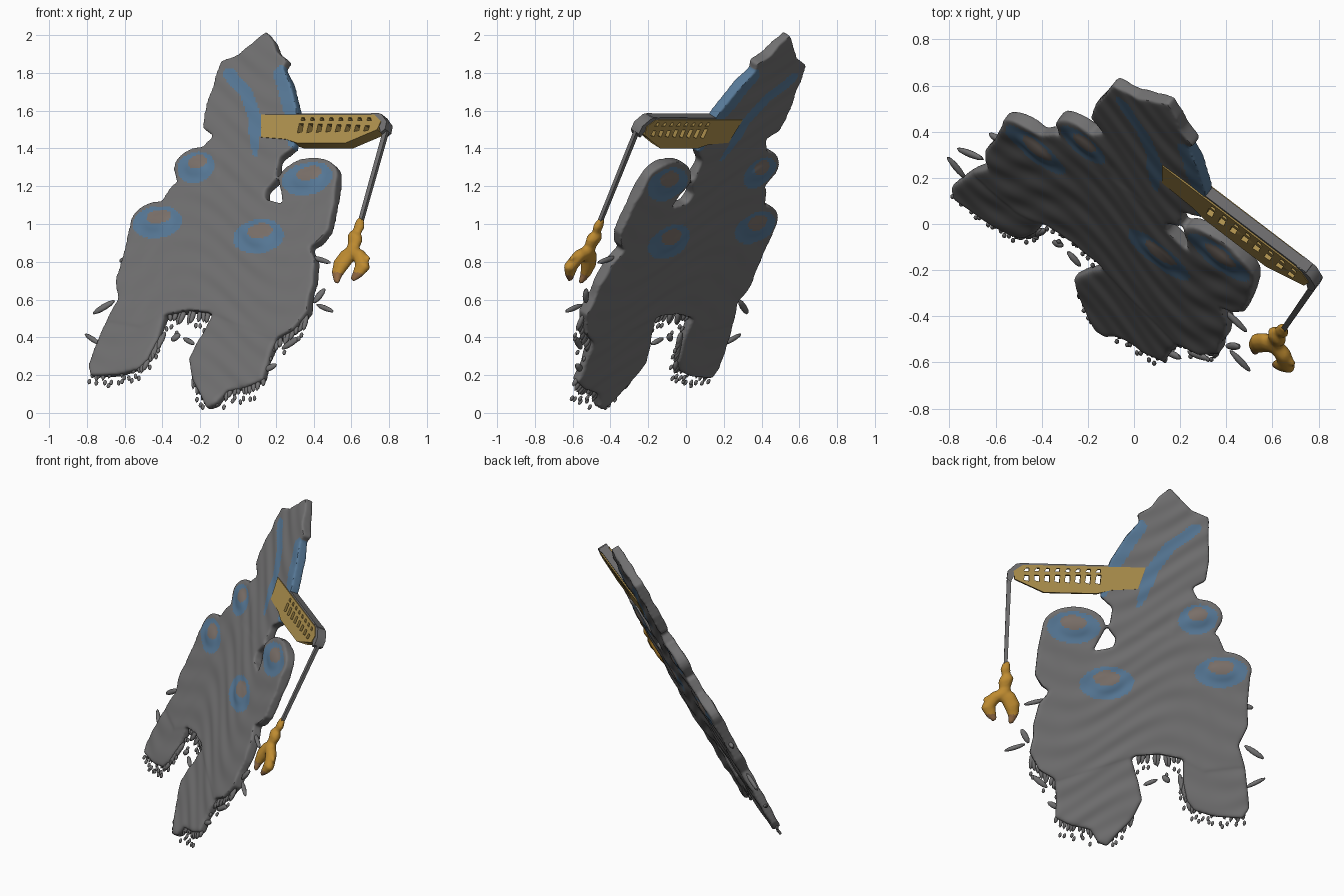
import bpy, bmesh, math, random
from mathutils import Vector, Matrix

if "Cube" in bpy.data.objects:
    bpy.data.objects.remove(bpy.data.objects["Cube"])

random.seed(4)
NORMAL = Vector((-0.764, -1.0, 0.6185)).normalized()


def place(u, v, t):
    """Point on the leaning plane: u across, v up, t out of its front."""
    return Vector((u, -0.585 - 0.764 * u + 0.6185 * v, v)) + NORMAL * t


def material(name, rgb):
    m = bpy.data.materials.new(name)
    m.diffuse_color = (*rgb, 1)
    m.use_nodes = True
    m.node_tree.nodes["Principled BSDF"].inputs["Base Color"].default_value = m.diffuse_color
    return m


STONE = material("dark_grey", (0.165, 0.163, 0.165))
BLUE = material("slate_blue", (0.095, 0.19, 0.31))
CUP = material("warm_grey", (0.20, 0.165, 0.145))
YELLOW = material("crane_yellow", (0.42, 0.28, 0.075))
ORANGE = material("claw_orange", (0.52, 0.26, 0.03))
BROWN = material("claw_tip_brown", (0.30, 0.15, 0.06))


def slab(bm, loops, half):
    """Filled outline (later loops are holes) with a thickness of 2 * half."""
    cu = bpy.data.curves.new("outline", 'CURVE')
    cu.dimensions, cu.fill_mode, cu.extrude = '2D', 'BOTH', half
    for loop in loops:
        sp = cu.splines.new('POLY')
        sp.points.add(len(loop) - 1)
        for p, (u, v) in zip(sp.points, loop):
            p.co = (u, v, 0, 1)
        sp.use_cyclic_u = True
    ob = bpy.data.objects.new("outline", cu)
    bpy.context.collection.objects.link(ob)
    me = bpy.data.meshes.new_from_object(
        ob.evaluated_get(bpy.context.evaluated_depsgraph_get()))
    bm.from_mesh(me)
    bpy.data.objects.remove(ob)
    bpy.data.curves.remove(cu)
    bpy.data.meshes.remove(me)
    bmesh.ops.remove_doubles(bm, verts=bm.verts, dist=1e-5)


def blob(bm, u, v, ru, rv, rt, angle=0.0, seg=10):
    """Ellipsoid lying in the plane."""
    m = (Matrix.Translation((u, v, 0)) @ Matrix.Rotation(angle, 4, 'Z')
         @ Matrix.Diagonal((ru, rv, rt, 1)))
    bmesh.ops.create_uvsphere(bm, u_segments=seg, v_segments=max(6, seg // 2),
                              radius=1, matrix=m)


def finish(name, bm, mats, voxel=0.0, smooth=0, rule=None, ripple=0.0):
    """Fuse if asked, colour faces in plane coordinates, then lean the part."""
    me = bpy.data.meshes.new(name)
    bmesh.ops.recalc_face_normals(bm, faces=bm.faces)
    bm.to_mesh(me)
    bm.free()
    ob = bpy.data.objects.new(name, me)
    bpy.context.collection.objects.link(ob)
    if voxel:
        r = ob.modifiers.new("fuse", 'REMESH')
        r.mode, r.voxel_size = 'VOXEL', voxel
        s = ob.modifiers.new("soften", 'SMOOTH')
        s.factor, s.iterations = 0.5, smooth
        me = bpy.data.meshes.new_from_object(
            ob.evaluated_get(bpy.context.evaluated_depsgraph_get()))
        ob.modifiers.clear()
        ob.data = me
        me.name = name
    for m in mats:
        me.materials.append(m)
    for f in me.polygons:
        f.material_index = rule(f.center.x, f.center.y) if rule else 0
    for p in me.vertices:
        u, v, t = p.co
        wave = math.sin(38 * v + 5 * math.sin(7 * u)) * math.sin(13 * u + 9 * v)
        p.co = place(u, v, t + math.copysign(ripple, t) * wave)
    # the plane coordinates are left-handed once placed, so check the normals
    b = bmesh.new()
    b.from_mesh(me)
    bmesh.ops.recalc_face_normals(b, faces=b.faces)
    b.to_mesh(me)
    b.free()
    bpy.ops.object.select_all(action='DESELECT')
    ob.select_set(True)
    bpy.context.view_layer.objects.active = ob
    bpy.ops.object.shade_smooth_by_angle(angle=math.radians(45))
    return ob


# Body: tower, main block and two frayed legs, fused into one slab
TOWER = [(.16, 2.01), (.20, 1.96), (.22, 1.90), (.275, 1.86), (.25, 1.82),
         (.29, 1.74), (.325, 1.6), (.325, 1.5), (.31, 1.40), (.23, 1.34),
         (.21, 1.22), (.16, 1.17), (.15, 1.05), (-.27, 1.2), (-.16, 1.41),
         (-.12, 1.46), (-.175, 1.5), (-.155, 1.62), (-.12, 1.72),
         (-.08, 1.85), (.02, 1.89), (.09, 1.95)]
BLOCK = [(-.33, 1.2), (.1, 1.2), (.16, 1.12), (.24, 1.1), (.52, 1.1), (.49, .96),
         (.44, .9), (.39, .87), (.42, .8), (.41, .68), (.39, .62), (.38, .53),
         (.3, .43), (.2, .38), (-.12, .52), (-.25, .535), (-.38, .51),
         (-.5, .45), (-.68, .48), (-.62, .58), (-.635, .7), (-.595, .82),
         (-.56, .97), (-.4, 1.1)]
RIGHT_LEG = [(.32, .55), (.21, .38), (.17, .28), (.14, .17), (.05, .13), (-.05, .11),
             (-.11, .04), (-.16, .02), (-.19, .09), (-.235, .17), (-.25, .28),
             (-.2, .38), (-.13, .5), (-.13, .6)]
LEFT_LEG = [(-.37, .6), (-.38, .5), (-.42, .38), (-.47, .28), (-.52, .23), (-.62, .2),
            (-.77, .19), (-.785, .25), (-.74, .36), (-.69, .48), (-.62, .6)]
# Cups: centre, radii, tilt
CUPS = [(.385, 1.225, .135, .085, .25), (-.41, .995, .13, .085, .15),
        (-.205, 1.285, .10, .08, .4), (.125, .92, .135, .09, .15)]
STRIPES = [([(-.03, 1.78), (.06, 1.68), (.105, 1.55), (.105, 1.36)], .034),
           ([(.25, 1.78), (.28, 1.68), (.31, 1.55), (.31, 1.42)], .046)]


def inside(u, v, cu, cv, ru, rv, a):
    x, y = u - cu, v - cv
    p, q = x * math.cos(a) + y * math.sin(a), y * math.cos(a) - x * math.sin(a)
    return (p / ru) ** 2 + (q / rv) ** 2 < 1


def body_colour(u, v):
    for cu, cv, ru, rv, a in CUPS:
        if inside(u, v, cu + .01, cv + .028, ru * .5, rv * .45, a):
            return 2
        if inside(u, v, cu, cv, ru, rv, a):
            return 1
    p = Vector((u, v))
    for path, width in STRIPES:
        for a, b in zip(path, path[1:]):
            a, d = Vector(a), Vector(b) - Vector(a)
            k = min(1, max(0, (p - a).dot(d) / d.length_squared))
            if (p - a - d * k).length < width * min(1, .35 + max(0, v - 1.33) * 4):
                return 1
    return 0


bm = bmesh.new()
for outline, half in ((TOWER, .030), (BLOCK, .032), (RIGHT_LEG, .027), (LEFT_LEG, .026)):
    slab(bm, [outline], half)
# Rounded turrets carrying the cups
for (cu, cv, ru, rv, a), drop in zip(CUPS, (.13, .1, .1, 0)):
    blob(bm, cu, cv, ru, rv, .043, a, 24)
    if drop:
        ring = [(cu + (ru + .02) * math.cos(k * math.pi / 12),
                 cv + .01 + (rv + .02) * math.sin(k * math.pi / 12) + .02 * math.cos(k * math.pi / 12))
                for k in range(13)]
        slab(bm, [ring + [(cu - ru, cv - drop), (cu + ru, cv - drop)]], .033)
finish("castle_body", bm, [STONE, BLUE, CUP], .0095, 6, body_colour, .004)

# Frayed hanging strands and loose drops under the edges
EDGES = [((-.77, .22), (-.47, .27), 16), ((-.24, .2), (-.16, .08), 6),
         ((-.12, .10), (.14, .18), 13), ((-.37, .52), (-.14, .53), 9),
         ((.18, .35), (.37, .5), 9), ((-.47, .3), (-.39, .42), 5)]
bm = bmesh.new()
for (u0, v0), (u1, v1), n in EDGES:
    for i in range(n):
        k = (i + random.random() * .7) / n
        u, v = u0 + (u1 - u0) * k, v0 + (v1 - v0) * k
        length = random.uniform(.025, .055)
        tilt = math.radians(random.uniform(62, 88))
        blob(bm, u, v - .01, length, .011, .013, tilt, 8)
        if random.random() < .65:
            blob(bm, u - .02, max(.03, v - length - random.uniform(.025, .05)),
                 .015, .008, .009, tilt, 8)
finish("frayed_strands", bm, [STONE])

# Long splinters sticking out at the sides
SPLINTERS = [(-.71, .56, .07, .55), (-.77, .39, .05, -.6), (-.6, .81, .03, .3),
             (.43, .62, .05, .9), (.46, .555, .05, -.4), (.44, .81, .055, -.3),
             (.28, .37, .06, .6), (-.26, .38, .035, -.5), (-.33, .4, .03, .7),
             (.17, .24, .04, .5)]
bm = bmesh.new()
for u, v, length, a in SPLINTERS:
    blob(bm, u, v, length, .014, .014, a, 10)
finish("side_splinters", bm, [STONE])

# Crane arm: lattice plate with two rows of holes
loops = [[(.14, 1.565), (.74, 1.565), (.775, 1.53), (.755, 1.485), (.59, 1.415),
          (.33, 1.415), (.27, 1.435), (.14, 1.445)]]
for i in range(8):
    u, h = .345 + i * .05, .026 - .0015 * i
    loops.append([(u - .013, 1.492 - h), (u + .013, 1.492 - h * .7), (u + .02, 1.492 + h), (u - .002, 1.492 + h)])
    loops.append([(u + .006, 1.532), (u + .03, 1.532), (u + .024, 1.549), (u + .01, 1.549)])
bm = bmesh.new()
slab(bm, loops, .034)
finish("crane_arm", bm, [YELLOW])

# Grey rail along the arm, pulley and cable
bm = bmesh.new()
slab(bm, [[(.3, 1.563), (.3, 1.573), (.76, 1.575), (.76, 1.555)]], .026)
slab(bm, [[(.72, 1.575), (.775, 1.57), (.803, 1.53), (.795, 1.49), (.77, 1.47), (.762, 1.51), (.735, 1.53)]], .03)
slab(bm, [[(.775, 1.50), (.797, 1.50), (.655, 1.0), (.637, 1.0)]], .010)
finish("cable_and_pulley", bm, [STONE])

# Claw: beaded stem and two curved fingers
CLAW = [[(.648, 1.015, .018), (.643, .99, .024), (.628, .955, .02), (.62, .925, .036),
         (.612, .885, .028), (.61, .85, .036)],
        [(.61, .85, .034), (.575, .825, .036), (.545, .785, .036), (.525, .74, .026), (.522, .70, .015)],
        [(.61, .85, .034), (.645, .83, .036), (.66, .78, .034), (.635, .74, .024), (.612, .712, .014)],
        [(.655, .82, .026), (.685, .82, .014)]]
bm = bmesh.new()
for chain in CLAW:
    for (u0, v0, r0), (u1, v1, r1) in zip(chain, chain[1:]):
        for i in range(5):
            k = i / 4
            r = r0 + (r1 - r0) * k
            blob(bm, u0 + (u1 - u0) * k, v0 + (v1 - v0) * k, r, r, r * .95)
finish("claw", bm, [ORANGE, BROWN], .007, 2, lambda u, v: 1 if v < .735 else 0)
